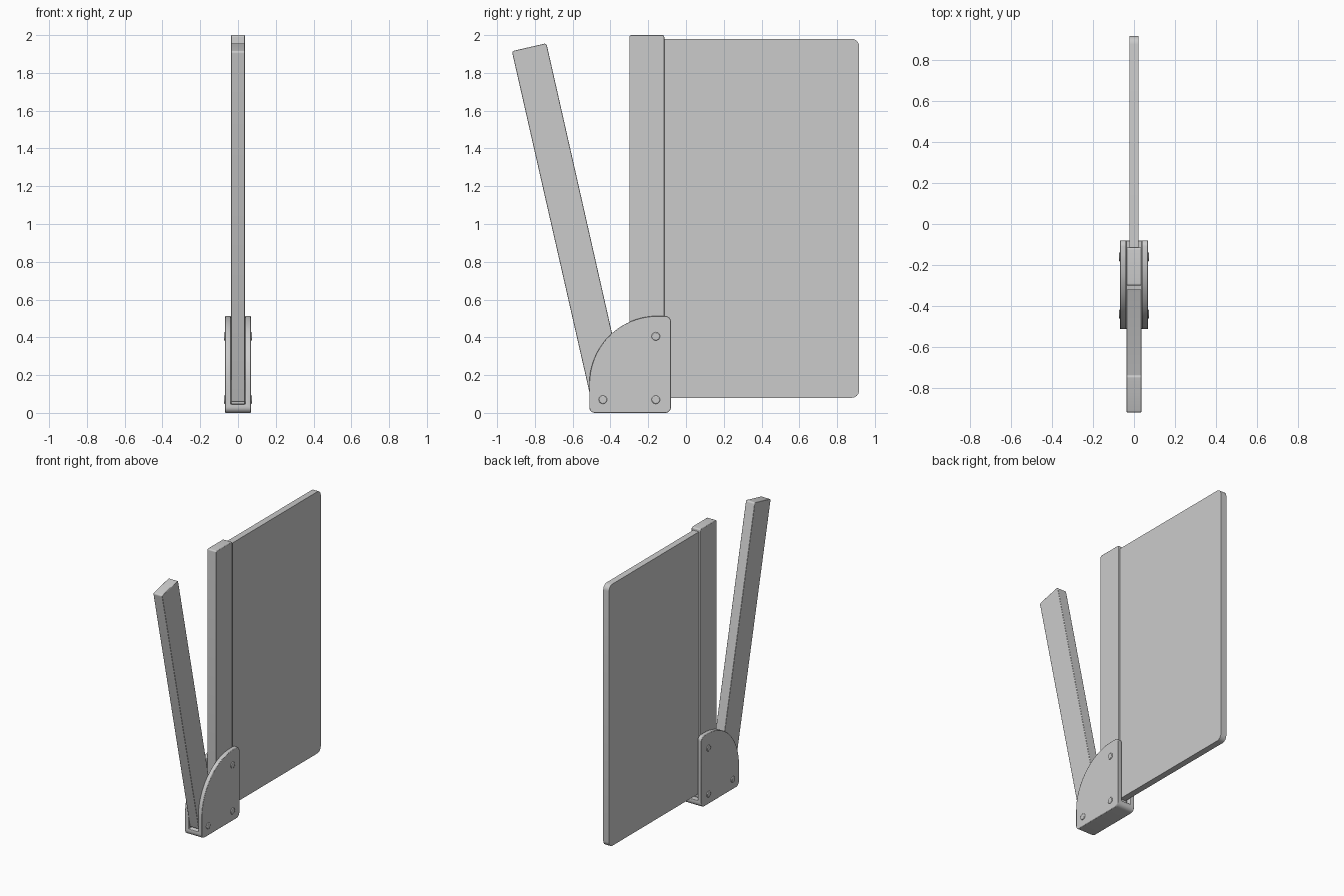
import bpy, bmesh, math
from mathutils import Vector

if "Cube" in bpy.data.objects:
    bpy.data.objects.remove(bpy.data.objects["Cube"])


def rounded(corners, segs=6):
    """Outline from (y, z, radius) corners, each rounded by a tangent arc."""
    pts = []
    n = len(corners)
    for i, (y, z, r) in enumerate(corners):
        p = Vector((y, z))
        if r == 0:
            pts.append(p)
            continue
        a = (Vector(corners[i - 1][:2]) - p).normalized()
        b = (Vector(corners[(i + 1) % n][:2]) - p).normalized()
        half = a.angle(b) / 2
        c = p + (a + b).normalized() * r / math.sin(half)
        start = p + a * r / math.tan(half) - c
        end = p + b * r / math.tan(half) - c
        sweep = start.angle_signed(end)
        s = segs if r < 0.1 else 20
        for k in range(s + 1):
            t = -sweep * k / s
            pts.append(c + Vector((start.x * math.cos(t) - start.y * math.sin(t),
                                   start.x * math.sin(t) + start.y * math.cos(t))))
    return pts


def slab(name, corners, half_width, bevel=0.0):
    """Extrude a side profile symmetrically across x."""
    bm = bmesh.new()
    face = bm.faces.new([bm.verts.new((-half_width, p.x, p.y)) for p in rounded(corners)])
    new = bmesh.ops.extrude_face_region(bm, geom=[face])["geom"]
    bmesh.ops.translate(bm, vec=(2 * half_width, 0, 0),
                        verts=[v for v in new if isinstance(v, bmesh.types.BMVert)])
    bmesh.ops.recalc_face_normals(bm, faces=bm.faces)
    mesh = bpy.data.meshes.new(name)
    bm.to_mesh(mesh)
    bm.free()
    ob = bpy.data.objects.new(name, mesh)
    bpy.context.collection.objects.link(ob)
    if bevel:
        add_bevel(ob, bevel)
    smooth(ob)
    return ob


def add_bevel(ob, width):
    m = ob.modifiers.new("Bevel", "BEVEL")
    m.width = width
    m.segments = 2
    m.limit_method = "ANGLE"
    m.angle_limit = math.radians(50)


def smooth(ob):
    bpy.ops.object.select_all(action="DESELECT")
    ob.select_set(True)
    bpy.context.view_layer.objects.active = ob
    bpy.ops.object.shade_smooth_by_angle(angle=math.radians(30))


# Thin panel with rounded outer corners, set into the post
slab("panel", [(-0.13, 0.08, 0), (0.917, 0.08, 0.04),
               (0.917, 1.98, 0.04), (-0.13, 1.98, 0)], 0.023)

# Upright post
slab("post", [(-0.30, 0.045, 0.01), (-0.115, 0.045, 0.01),
              (-0.115, 2.0, 0.01), (-0.30, 2.0, 0.01)], 0.036, 0.003)

# Leaning arm, its foot held in the bracket
slab("leaning_arm", [(-0.499, 0.055, 0.01), (-0.318, 0.096, 0.01),
                     (-0.739, 1.957, 0.012), (-0.922, 1.915, 0.012)], 0.036, 0.003)

# U-shaped bracket: quarter-round profile with a channel cut from above
bracket = slab("bracket", [(-0.512, 0, 0.03), (-0.08, 0, 0.03),
                           (-0.08, 0.513, 0.03), (-0.512, 0.513, 0.36)], 0.068)
cutter = slab("channel_cutter", [(-0.7, 0.045, 0), (0.1, 0.045, 0),
                                 (0.1, 0.7, 0), (-0.7, 0.7, 0)], 0.038)
cutter.hide_render = True
cutter.hide_viewport = True
cut = bracket.modifiers.new("Channel", "BOOLEAN")
cut.operation = "DIFFERENCE"
cut.solver = "EXACT"
cut.object = cutter
add_bevel(bracket, 0.003)

# Bolt heads on both sides of the bracket
for i, (y, z) in enumerate([(-0.44, 0.07), (-0.16, 0.07), (-0.16, 0.405)]):
    for label, side in (("left", -1), ("right", 1)):
        bpy.ops.mesh.primitive_cylinder_add(
            vertices=24, radius=0.022, depth=0.012,
            location=(side * 0.068, y, z), rotation=(0, math.pi / 2, 0))
        bolt = bpy.context.object
        bolt.name = f"bolt_{label}_{i + 1}"
        add_bevel(bolt, 0.004)
        smooth(bolt)
